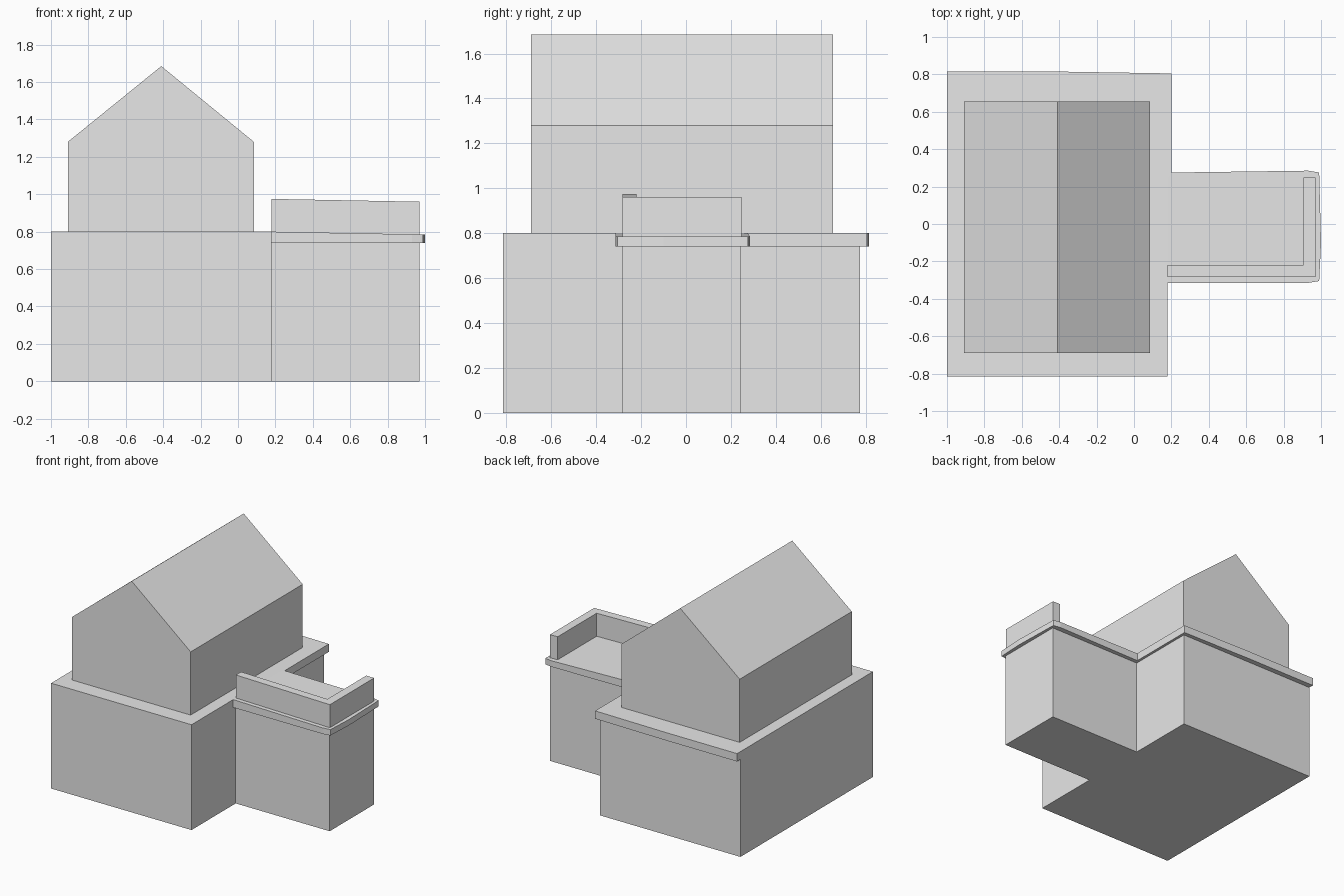
import bpy
import bmesh

cube = bpy.data.objects.get("Cube")
if cube:
    bpy.data.objects.remove(cube, do_unlink=True)

grey = bpy.data.materials.new("light grey")
grey.use_nodes = True
grey.diffuse_color = (0.8, 0.8, 0.8, 1)
grey.node_tree.nodes["Principled BSDF"].inputs["Base Color"].default_value = (0.8, 0.8, 0.8, 1)


def loft(name, start, end):
    """Solid between two matching outlines."""
    bm = bmesh.new()
    a = [bm.verts.new(p) for p in start]
    b = [bm.verts.new(p) for p in end]
    bm.faces.new(a)
    bm.faces.new(b)
    for i in range(len(a)):
        j = (i + 1) % len(a)
        bm.faces.new((a[i], a[j], b[j], b[i]))
    bmesh.ops.recalc_face_normals(bm, faces=bm.faces)
    mesh = bpy.data.meshes.new(name)
    bm.to_mesh(mesh)
    bm.free()
    mesh.materials.append(grey)
    obj = bpy.data.objects.new(name, mesh)
    bpy.context.collection.objects.link(obj)


def prism(name, outline, low, high):
    """Upright solid; low and high give the height at each x."""
    loft(name, [(x, y, low(x)) for x, y in outline],
         [(x, y, high(x)) for x, y in outline])


def rect(x0, x1, y0, y1):
    return [(x0, y0), (x1, y0), (x1, y1), (x0, y1)]


def level(z):
    return lambda x: z


def deck(x):
    """Wing deck falls slightly outward."""
    return 0.8 - 0.015 * (x - 0.18) / 0.8


# Ground floor and side wing
prism("main_base", rect(-1, 0.18, -0.815, 0.775), level(0), level(0.8))
prism("wing_base", rect(0.18, 0.97, -0.285, 0.245), level(0), deck)

# Cornice bands
prism("main_cornice", [(0.18, 0.245), (0.2, 0.275), (0.2, 0.805), (-0.41, 0.815),
                       (-1, 0.815), (-1, 0.775), (0.18, 0.775)],
      level(0.74), level(0.8))
prism("wing_cornice", [(0.18, -0.315), (0.93, -0.315), (0.99, -0.305), (1, -0.1),
                       (0.99, 0.275), (0.93, 0.285), (0.2, 0.275), (0.18, 0.245),
                       (0.97, 0.245), (0.97, -0.285), (0.18, -0.285)],
      level(0.74), deck)

# L-shaped parapet on the wing
prism("wing_parapet", [(0.18, -0.283), (0.97, -0.283), (0.97, 0.248), (0.905, 0.248),
                       (0.905, -0.22), (0.18, -0.22)],
      deck, lambda x: deck(x) + 0.175)

# Upper storey with gable roof
gable = [(-0.91, 0.8), (0.085, 0.8), (0.085, 1.28), (-0.41, 1.685), (-0.91, 1.28)]
loft("gabled_upper_storey", [(x, -0.69, z) for x, z in gable],
     [(x, 0.655, z) for x, z in gable])
